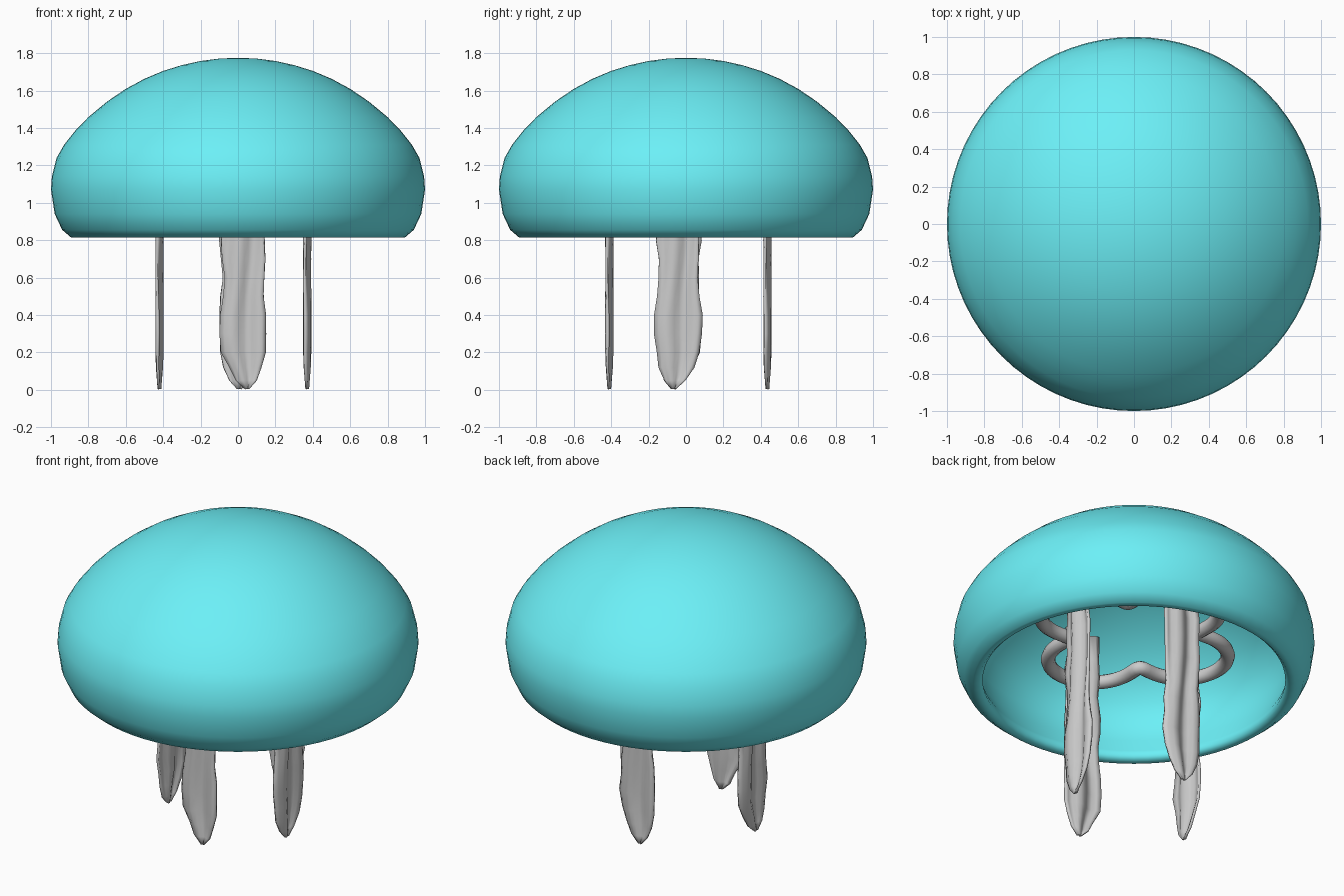
import bpy, bmesh, math, random
from mathutils import Vector, Matrix

if "Cube" in bpy.data.objects:
    bpy.data.objects.remove(bpy.data.objects["Cube"])

random.seed(4)
teal = bpy.data.materials.new("teal")
teal.diffuse_color = (0.15, 0.87, 0.93, 1)
teal.use_nodes = True
teal.node_tree.nodes["Principled BSDF"].inputs["Base Color"].default_value = teal.diffuse_color


def make_object(name, bm, angle=60):
    bmesh.ops.recalc_face_normals(bm, faces=bm.faces)
    mesh = bpy.data.meshes.new(name)
    bm.to_mesh(mesh)
    bm.free()
    ob = bpy.data.objects.new(name, mesh)
    bpy.context.collection.objects.link(ob)
    bpy.context.view_layer.objects.active = ob
    ob.select_set(True)
    bpy.ops.object.shade_smooth_by_angle(angle=math.radians(angle))
    ob.select_set(False)
    return ob


# bell: one closed profile (outer dome, rolled rim, inner dome) spun around z
profile = [(0, 1.775), (.1, 1.771), (.2, 1.758), (.3, 1.736), (.4, 1.705), (.5, 1.663),
           (.6, 1.609), (.7, 1.541), (.8, 1.458), (.866, 1.391), (.93, 1.31), (.97, 1.24),
           (.995, 1.14), (1, 1.07), (.98, .94), (.94, .855), (.893, .815), (.86, .813),
           (.838, .835), (.845, .87), (.885, .96), (.905, 1.07), (.885, 1.2), (.8, 1.325),
           (.7, 1.425), (.6, 1.5), (.45, 1.59), (.3, 1.645), (.15, 1.675), (0, 1.685)]
bm = bmesh.new()
verts = [bm.verts.new((r, 0, z)) for r, z in profile]
edges = [bm.edges.new(p) for p in zip(verts, verts[1:])]
bmesh.ops.spin(bm, geom=verts + edges, cent=(0, 0, 0), axis=(0, 0, 1),
               angle=math.tau, steps=72, use_duplicate=False)
bmesh.ops.remove_doubles(bm, verts=bm.verts, dist=1e-4)
bell = make_object("bell", bm)
bell.data.materials.append(teal)

# clover-shaped ring hanging inside the bell
N, M, TUBE = 144, 10, 0.04
UP = Vector((0, 0, 1))
bm = bmesh.new()


def clover(t):
    r = .151 + .449 * ((math.cos(2 * t) ** 2 + .04) / 1.04) ** .235
    return Vector((r * math.cos(t), r * math.sin(t), 1.12))


loops = []
for i in range(N):
    t = math.tau * i / N
    tangent = (clover(t + .01) - clover(t - .01)).normalized()
    side = tangent.cross(UP)
    loops.append([bm.verts.new(clover(t) + TUBE * (side * math.cos(a) + UP * math.sin(a)))
                  for a in (math.tau * j / M for j in range(M))])
for i in range(N):
    a, b = loops[i], loops[(i + 1) % N]
    for j in range(M):
        k = (j + 1) % M
        bm.faces.new((a[j], a[k], b[k], b[j]))
make_object("inner_ring", bm)

# frilly arms: folded ribbons tapering to a tip at the ground
OUTLINE = [(0.005, .012), (.05, .055), (.12, .088), (.2, .112), (.3, .122), (.4, .122),
           (.5, .112), (.6, .104), (.7, .11), (.8, .115), (.92, .105), (1.05, .11),
           (1.15, .1), (1.31, .105)]
COLS = 10


def arm(name, angle, radius, shift, tip):
    bm = bmesh.new()
    rows = []
    for z, half in OUTLINE:
        centre = shift + (tip - shift) * max(0, 1 - z / .2)
        left = half + random.uniform(-.008, .008) * (z > .1)
        right = half + random.uniform(-.008, .008) * (z > .1)
        row = []
        for j in range(COLS + 1):
            u = 2 * j / COLS - 1
            fold = .015 * math.sin(u * 5 + .9 * math.sin(5 * z)) * min(1, z * 5 + .2)
            row.append(bm.verts.new((centre + u * (right if u > 0 else left), -radius + fold, z)))
        rows.append(row)
    for a, b in zip(rows, rows[1:]):
        for j in range(COLS):
            bm.faces.new((a[j], a[j + 1], b[j + 1], b[j]))
    bmesh.ops.transform(bm, matrix=Matrix.Rotation(angle, 4, 'Z'), verts=bm.verts)
    ob = make_object(name, bm, 60)
    mod = ob.modifiers.new("thickness", 'SOLIDIFY')
    mod.thickness = .014
    mod.offset = 0


arm("front_arm", 0, .41, .03, .05)
arm("right_arm", math.pi / 2, .37, -.04, -.065)
arm("back_arm", math.pi, .435, -.02, -.005)
arm("left_arm", -math.pi / 2, .42, .04, .07)
